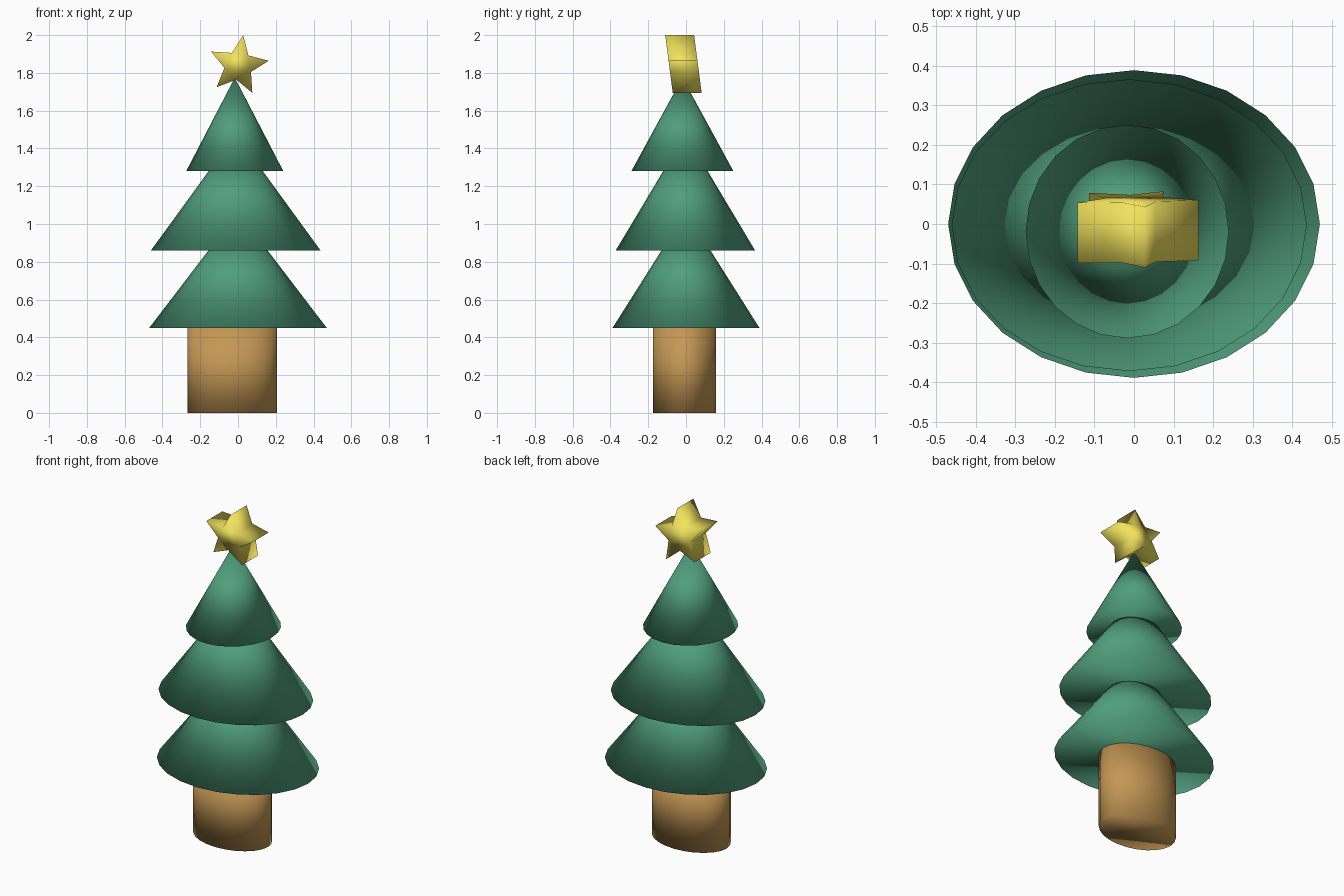
import bpy, bmesh, math
from mathutils import Matrix

if "Cube" in bpy.data.objects:
    bpy.data.objects.remove(bpy.data.objects["Cube"])

SIDES = 24


def material(name, color):
    m = bpy.data.materials.new(name)
    m.diffuse_color = (*color, 1)
    m.use_nodes = True
    m.node_tree.nodes["Principled BSDF"].inputs["Base Color"].default_value = m.diffuse_color
    return m


GREEN = material("green", (0.08, 0.34, 0.20))
BROWN = material("brown", (0.55, 0.31, 0.09))
YELLOW = material("yellow", (0.88, 0.76, 0.11))


def finish(bm, name, mat):
    bmesh.ops.recalc_face_normals(bm, faces=bm.faces)
    for f in bm.faces:
        f.smooth = True
    mesh = bpy.data.meshes.new(name)
    bm.to_mesh(mesh)
    bm.free()
    mesh.materials.append(mat)
    obj = bpy.data.objects.new(name, mesh)
    bpy.context.collection.objects.link(obj)
    return obj


def elliptic_cone(name, mat, center, radii, z0, z1, taper):
    """Capped cone or cylinder with an oval base; taper = top / base radius."""
    bm = bmesh.new()
    place = (Matrix.Translation((*center, (z0 + z1) / 2))
             @ Matrix.Diagonal((*radii, z1 - z0, 1)))
    bmesh.ops.create_cone(bm, cap_ends=True, segments=SIDES, radius1=1,
                          radius2=taper, depth=1, matrix=place)
    return finish(bm, name, mat)


# Trunk
elliptic_cone("trunk", BROWN, (-0.03, -0.008), (0.237, 0.168), 0, 0.45, 1)

# Three tiers of branches
tiers = [
    ("lower_branches", (0, 0), (0.47, 0.389), 0.45, 1.065),
    ("middle_branches", (-0.012, -0.003), (0.449, 0.369), 0.86, 1.477),
    ("upper_branches", (-0.017, -0.019), (0.257, 0.27), 1.28, 1.775),
]
for name, center, radii, z0, z1 in tiers:
    elliptic_cone(name, GREEN, center, radii, z0, z1, 0)

# Star: five-pointed outline, tipped round and leaning forward, extruded in y
bm = bmesh.new()
outline = []
for i in range(10):
    r = 0.075 if i % 2 else 0.163
    a = math.radians(81 + 36 * i)
    x, z = 0.002 + r * math.cos(a), 1.839 + r * math.sin(a)
    outline.append(bm.verts.new((x, -0.11 + 0.13 * (2 - z), z)))
front = bm.faces.new(outline)
ext = bmesh.ops.extrude_face_region(bm, geom=[front], use_keep_orig=True)
bmesh.ops.translate(bm, vec=(0, 0.153, 0),
                    verts=[v for v in ext["geom"] if isinstance(v, bmesh.types.BMVert)])
finish(bm, "star", YELLOW)
